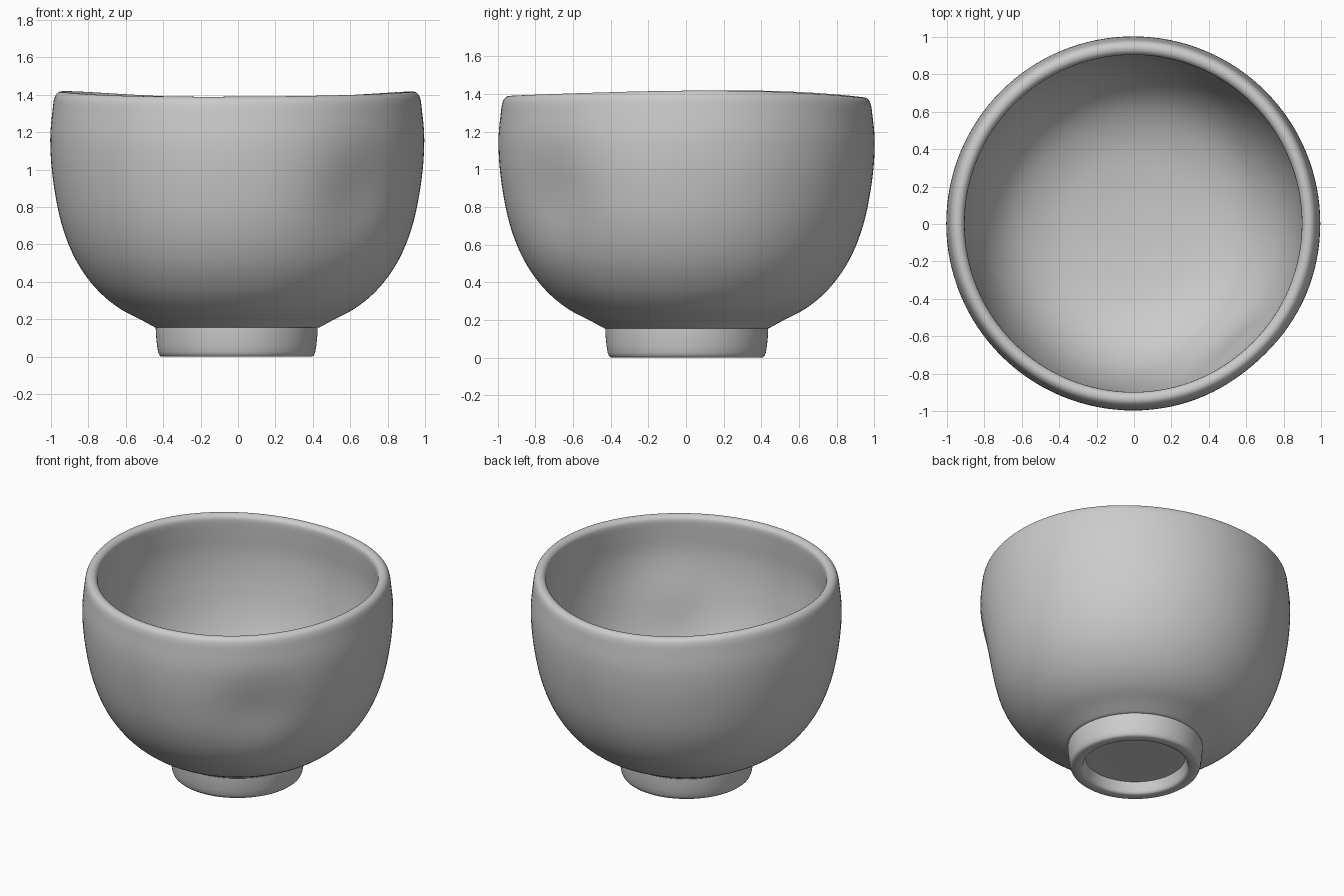
import bpy, bmesh
from math import sin, cos, pi, tau, exp, radians
from mathutils import Vector

if "Cube" in bpy.data.objects:
    bpy.data.objects.remove(bpy.data.objects["Cube"])

SEG = 128


def smooth_curve(pts, steps=5):
    """Catmull-Rom points through a short (radius, height) profile."""
    p = [Vector(q) for q in pts]
    p = [2 * p[0] - p[1]] + p + [2 * p[-1] - p[-2]]
    out = []
    for a, b, c, d in zip(p, p[1:], p[2:], p[3:]):
        for i in range(steps):
            t = i / steps
            out.append(0.5 * (2 * b + (c - a) * t + (2 * a - 5 * b + 4 * c - d) * t * t
                              + (3 * b - a - 3 * c + d) * t ** 3))
    out.append(p[-2])
    return [(max(q.x, 0.0), q.y) for q in out]


def lathe(name, profile, shape, sharp=40):
    """Spin a profile around z; shape(r, z, angle) adds hand-made irregularity."""
    bm = bmesh.new()
    rings = []
    for r, z in profile:
        if r < 1e-4:
            rings.append([bm.verts.new(shape(0, z, 0))])
        else:
            rings.append([bm.verts.new(shape(r, z, tau * i / SEG)) for i in range(SEG)])
    for a, b in zip(rings, rings[1:]):
        for i in range(SEG):
            j = (i + 1) % SEG
            quad = [a[i % len(a)], a[j % len(a)], b[j % len(b)], b[i % len(b)]]
            bm.faces.new(list(dict.fromkeys(quad)))
    bmesh.ops.recalc_face_normals(bm, faces=bm.faces)
    me = bpy.data.meshes.new(name)
    bm.to_mesh(me)
    bm.free()
    ob = bpy.data.objects.new(name, me)
    bpy.context.collection.objects.link(ob)
    bpy.context.view_layer.objects.active = ob
    ob.select_set(True)
    bpy.ops.object.shade_smooth_by_angle(angle=radians(sharp))
    ob.select_set(False)
    return ob


def hand_thrown(r, z, a):
    # thumb dent at the front right, and a gently waving rim
    da = (a + radians(48) + pi) % tau - pi
    dent = 0.04 * exp(-(da / 0.28) ** 2 - ((z - 0.85) / 0.26) ** 2)
    if r > 0.5:
        r -= dent
    h = (z / 1.4) ** 3
    z += h * (0.016 * cos(2 * a + 0.15) + 0.004 * sin(3 * a))
    return (r * cos(a) - 0.004, r * sin(a) + 0.003, z)


def plain(r, z, a):
    return (r * cos(a) - 0.007, r * sin(a) + 0.004, z)


# bowl: flat underside, outer wall, rounded lip, inner wall
outer = [(0.437, 0.155), (0.51, 0.195), (0.64, 0.265), (0.76, 0.37), (0.865, 0.52),
         (0.94, 0.71), (0.985, 0.94), (1.0, 1.15), (0.987, 1.31), (0.977, 1.37),
         (0.96, 1.395), (0.938, 1.402), (0.915, 1.393), (0.902, 1.365),
         (0.905, 1.28), (0.912, 1.12), (0.895, 0.93), (0.85, 0.72), (0.77, 0.53),
         (0.64, 0.38), (0.45, 0.285), (0.22, 0.245), (0, 0.235)]
lathe("bowl", [(0, 0.155)] + smooth_curve(outer), hand_thrown)

# foot: turned ring with a shallow recess underneath
foot = [(0, 0.155), (0.433, 0.155), (0.432, 0.12), (0.426, 0.06), (0.420, 0.025),
        (0.413, 0.008), (0.403, 0.0), (0.352, 0.0), (0.341, 0.006), (0.335, 0.02),
        (0.322, 0.08), (0, 0.085)]
lathe("foot_ring", foot, plain)
